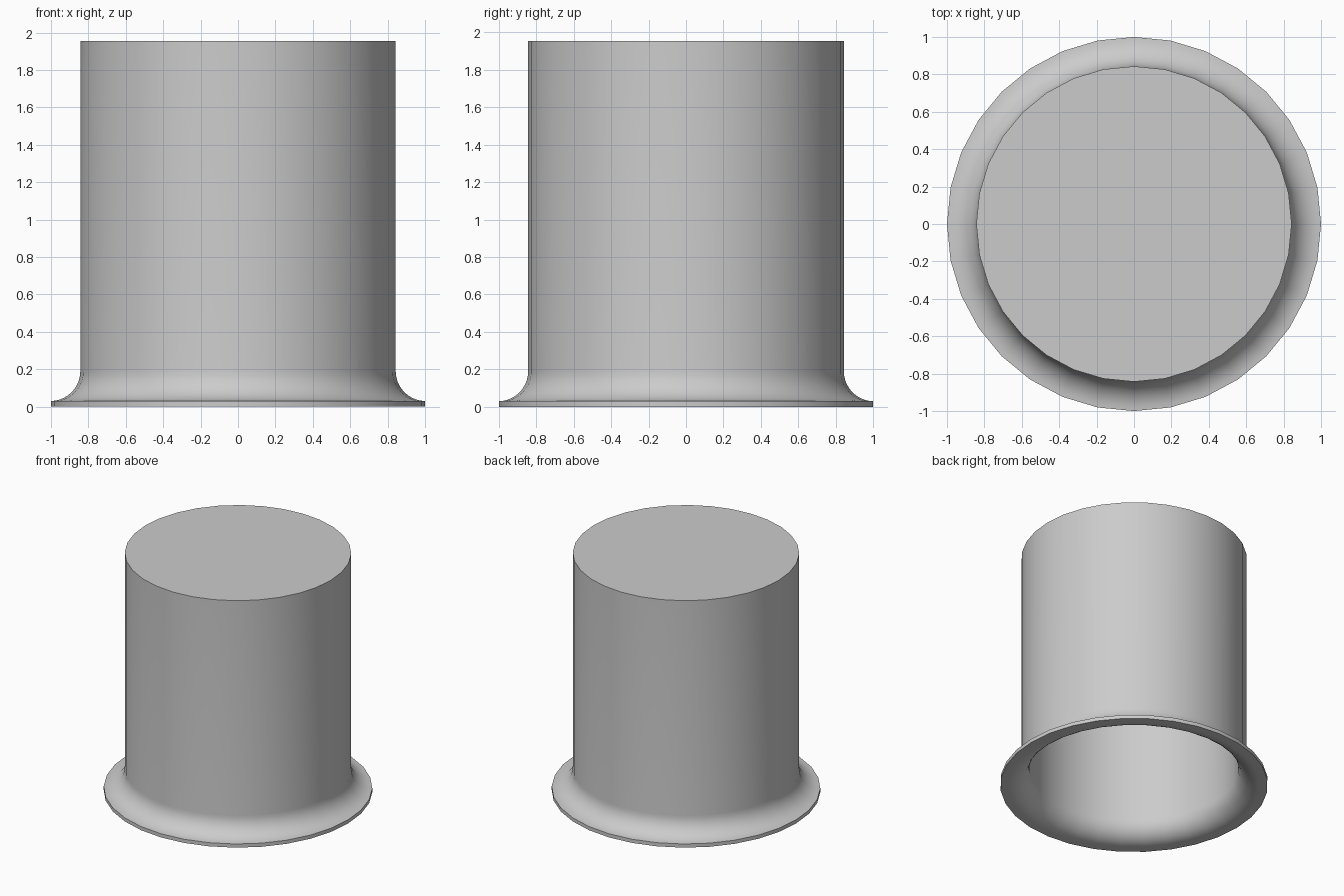
import bpy, bmesh
from math import sin, cos, pi

cube = bpy.data.objects.get("Cube")
if cube:
    bpy.data.objects.remove(cube, do_unlink=True)

SIDES = 32
ARC_STEPS = 10
HEIGHT = 1.955
OUTER, INNER, RIM = 0.843, 0.783, 1.0
LIP, FILLET, CAP = 0.03, 0.16, 0.06

grey = bpy.data.materials.new("light grey")
grey.use_nodes = True
colour = (0.6, 0.6, 0.6, 1)
grey.diffuse_color = colour
grey.node_tree.nodes["Principled BSDF"].inputs["Base Color"].default_value = colour


def flare(wall, base):
    """Quarter-round from the vertical wall down and out to the flange."""
    angles = [pi / 2 * i / ARC_STEPS for i in range(ARC_STEPS + 1)]
    return [(wall + FILLET * (1 - cos(a)), base + FILLET * (1 - sin(a)))
            for a in angles]


# Cross-section: outer wall and flare, thin lip, inner flare and bore
outside = [(OUTER, HEIGHT)] + flare(OUTER, LIP)
outside[-1] = (RIM, LIP)
inside = [(RIM, 0)] + flare(INNER, 0)[::-1] + [(INNER, HEIGHT - CAP)]

# Revolve the section into a hollow cap
bm = bmesh.new()
rings = []
for r, z in outside + inside:
    rings.append([bm.verts.new((r * cos(2 * pi * i / SIDES),
                                r * sin(2 * pi * i / SIDES), z))
                  for i in range(SIDES)])
for upper, lower in zip(rings, rings[1:]):
    for i in range(SIDES):
        j = (i + 1) % SIDES
        bm.faces.new((upper[i], lower[i], lower[j], upper[j]))

# Closed top and the ceiling of the bore
bm.faces.new(rings[0])
bm.faces.new(rings[-1][::-1])
bmesh.ops.recalc_face_normals(bm, faces=bm.faces)

mesh = bpy.data.meshes.new("flanged_cap")
bm.to_mesh(mesh)
bm.free()
mesh.materials.append(grey)
cap = bpy.data.objects.new("flanged_cap", mesh)
bpy.context.collection.objects.link(cap)

bpy.ops.object.select_all(action='DESELECT')
cap.select_set(True)
bpy.context.view_layer.objects.active = cap
bpy.ops.object.shade_smooth_by_angle()
